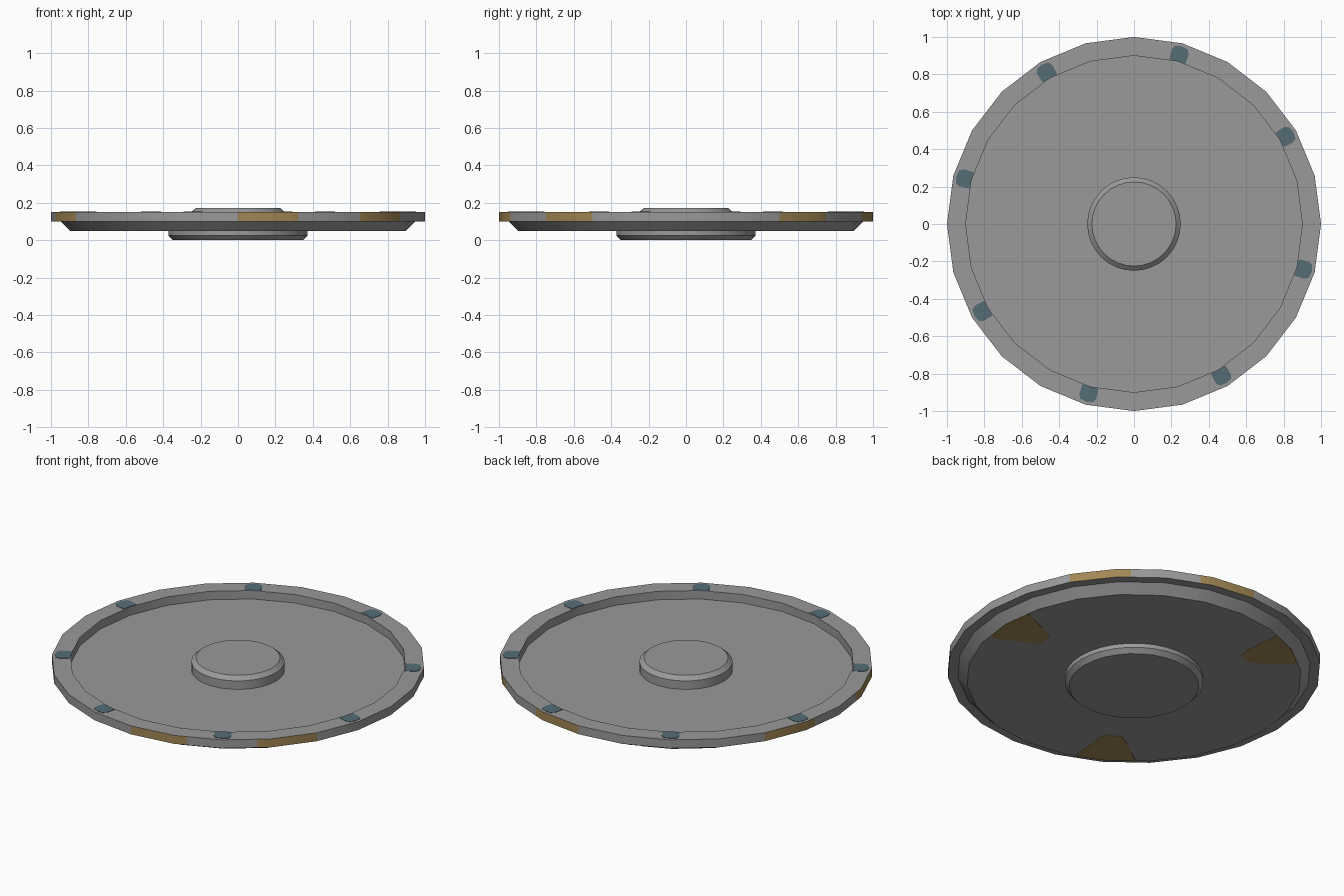
import bpy, bmesh, math

if "Cube" in bpy.data.objects:
    bpy.data.objects.remove(bpy.data.objects["Cube"])


def material(name, rgb):
    m = bpy.data.materials.new(name)
    m.diffuse_color = (*rgb, 1)
    m.use_nodes = True
    m.node_tree.nodes["Principled BSDF"].inputs["Base Color"].default_value = m.diffuse_color
    return m


GREY = material("plain grey", (0.32, 0.32, 0.32))
OCHRE = material("ochre paint", (0.36, 0.245, 0.09))
BLUE = material("slate blue paint", (0.09, 0.15, 0.18))


def finish(bm, name, mats, smooth=True):
    bmesh.ops.recalc_face_normals(bm, faces=bm.faces[:])
    me = bpy.data.meshes.new(name)
    bm.to_mesh(me)
    bm.free()
    ob = bpy.data.objects.new(name, me)
    bpy.context.collection.objects.link(ob)
    for m in mats:
        me.materials.append(m)
    if smooth:
        bpy.ops.object.select_all(action='DESELECT')
        ob.select_set(True)
        bpy.context.view_layer.objects.active = ob
        bpy.ops.object.shade_smooth_by_angle(angle=math.radians(25))
    return ob


def lathe(profile, sides, extra=()):
    """Spin an (r, z) profile into a solid; extra angles lie on the flat sides."""
    step = 360 / sides
    angles = sorted([i * step for i in range(sides)] + list(extra))
    bm = bmesh.new()
    rings = []
    for r, z in profile:
        ring = []
        for a in angles:
            f = math.cos(math.radians(step / 2)) / math.cos(math.radians(a % step - step / 2))
            t = math.radians(a)
            ring.append(bm.verts.new((r * f * math.cos(t), r * f * math.sin(t), z)))
        rings.append(ring)
    n = len(angles)
    for lo, hi in zip(rings, rings[1:]):
        for i in range(n):
            j = (i + 1) % n
            bm.faces.new((lo[i], lo[j], hi[j], hi[i]))
    bm.faces.new(rings[0])
    bm.faces.new(rings[-1])
    return bm


# Dish with raised rim; pairs of ochre bands painted on the rim's outer side
bands = [c + d for c in (60, 180, 300) for d in (-11, 11)]
bm = lathe([(0.9, 0.10), (0.9, 0.15), (1.0, 0.15), (1.0, 0.10),
            (0.947, 0.10), (0.897, 0.05)], 24, bands)
for f in bm.faces:
    c = f.calc_center_median()
    r = math.hypot(c.x, c.y)
    if r > 0.98 and 0.11 < c.z < 0.14:
        off = abs(math.degrees(math.atan2(c.y, c.x)) % 120 - 60)
        if 11 < off < 30:
            f.material_index = 1
finish(bm, "dish", [GREY, OCHRE])

# Raised hub on top and chamfered foot below
finish(lathe([(0.25, 0.098), (0.25, 0.15), (0.225, 0.172)], 32), "hub", [GREY])
finish(lathe([(0.347, 0), (0.372, 0.025), (0.372, 0.052)], 32), "foot", [GREY])


def plates(name, outline, angles, z0, z1, mat):
    """Thin painted plates: a (radial, sideways) outline repeated round the axis."""
    bm = bmesh.new()
    for a in angles:
        c, s = math.cos(math.radians(a)), math.sin(math.radians(a))
        lo, hi = [[bm.verts.new((u * c - v * s, u * s + v * c, z)) for u, v in outline]
                  for z in (z0, z1)]
        bm.faces.new(lo)
        bm.faces.new(hi)
        n = len(outline)
        for i in range(n):
            j = (i + 1) % n
            bm.faces.new((lo[i], lo[j], hi[j], hi[i]))
    finish(bm, name, [mat], False)


# Blue spots on the rim's top
spot = [(0.899, -0.045), (0.955, -0.047), (0.977, -0.035), (0.984, 0),
        (0.977, 0.035), (0.955, 0.047), (0.899, 0.045), (0.9, 0)]
spot = [(max(u, 0.9 - abs(v) * math.tan(math.radians(7.5))), v) for u, v in spot]
plates("rim_spots", spot, [30 + 45 * i for i in range(8)], 0.149, 0.152, BLUE)

# Ochre wedges on the underside
wedge = [(0.625, -0.035), (0.665, -0.07), (0.875, -0.165), (0.895, 0),
         (0.875, 0.165), (0.665, 0.07), (0.625, 0.035)]
plates("underside_wedges", wedge, [0, 120, 240], 0.048, 0.051, OCHRE)
